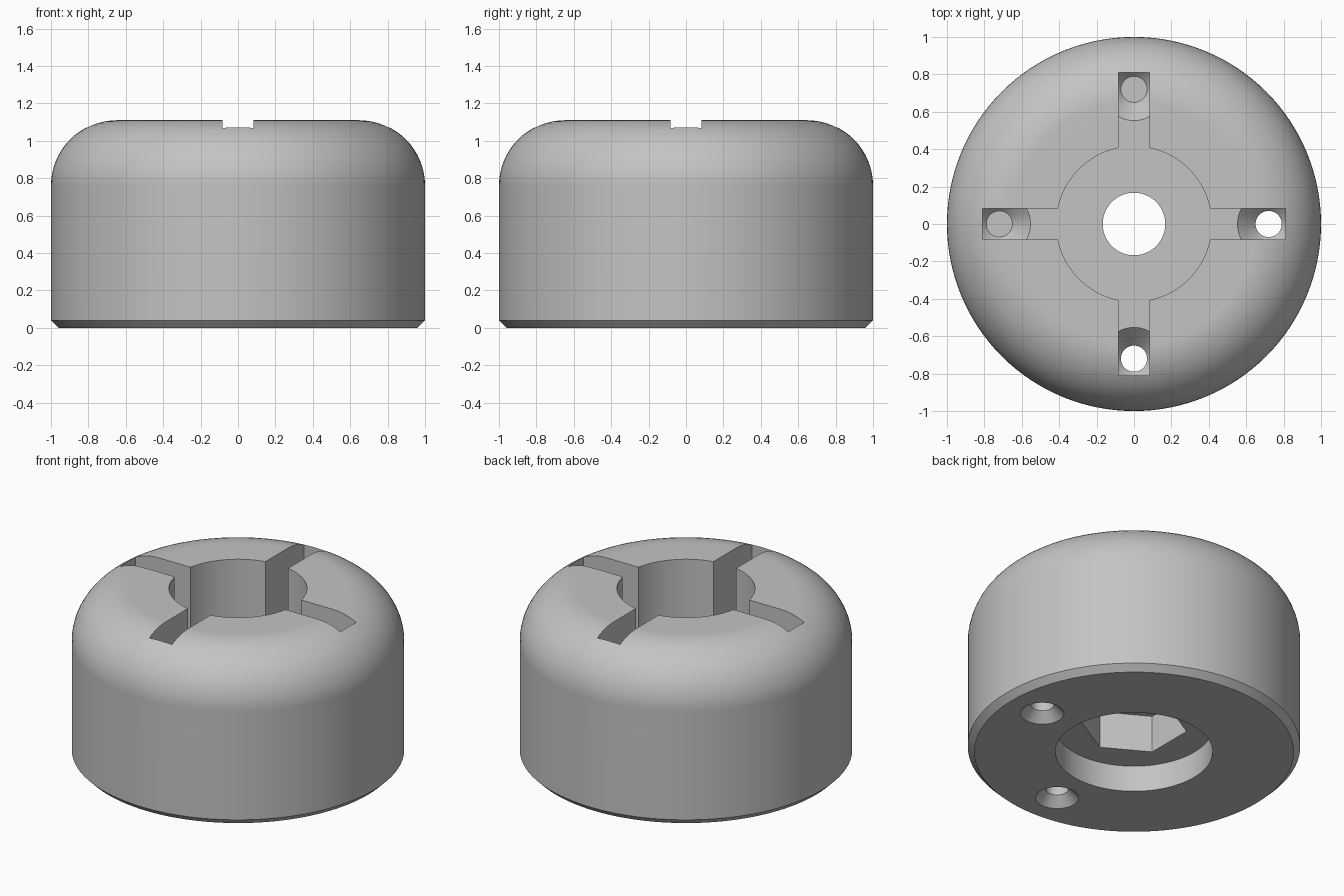
import bpy, bmesh, math
from mathutils import Matrix, Vector

cube = bpy.data.objects.get("Cube")
if cube:
    bpy.data.objects.remove(cube, do_unlink=True)

FLOOR = 0.56     # height of the upper recess floor
HOLE_R = 0.07    # screw hole radius
HOLE_X = 0.72    # screw hole distance from the axis

grey = bpy.data.materials.new("Plain grey")
grey.use_nodes = True
COLOUR = (0.55, 0.55, 0.55, 1)
grey.diffuse_color = COLOUR
grey.node_tree.nodes["Principled BSDF"].inputs["Base Color"].default_value = COLOUR


def make_object(name, bm):
    bmesh.ops.recalc_face_normals(bm, faces=bm.faces)
    mesh = bpy.data.meshes.new(name)
    bm.to_mesh(mesh)
    bm.free()
    mesh.materials.append(grey)
    obj = bpy.data.objects.new(name, mesh)
    bpy.context.collection.objects.link(obj)
    return obj


def lathe(name, profile, segments, offset=0.0, turn=0.0):
    """Spin a closed (radius, z) profile around z, then move it out and turn it."""
    bm = bmesh.new()
    verts = [bm.verts.new((r, 0, z)) for r, z in profile]
    edges = [bm.edges.new((v, verts[(i + 1) % len(verts)])) for i, v in enumerate(verts)]
    bmesh.ops.spin(bm, geom=verts + edges, cent=(0, 0, 0), axis=(0, 0, 1),
                   angle=math.tau, steps=segments, use_merge=True)
    bmesh.ops.remove_doubles(bm, verts=bm.verts, dist=1e-5)
    bmesh.ops.dissolve_degenerate(bm, edges=bm.edges, dist=1e-5)
    place = Matrix.Rotation(turn, 4, "Z") @ Matrix.Translation((offset, 0, 0))
    bm.transform(place)
    return make_object(name, bm)


def box(name, low, high, turn):
    bm = bmesh.new()
    low, high = Vector(low), Vector(high)
    bmesh.ops.create_cube(bm, size=1)
    size = Matrix.Diagonal((*(high - low), 1))
    bm.transform(Matrix.Rotation(turn, 4, "Z") @ Matrix.Translation((low + high) / 2) @ size)
    return make_object(name, bm)


def boolean(target, tool, operation):
    mod = target.modifiers.new("Cut", "BOOLEAN")
    mod.operation = operation
    mod.solver = "EXACT"
    mod.object = tool
    bpy.context.view_layer.objects.active = target
    bpy.ops.object.modifier_apply(modifier=mod.name)
    bpy.data.objects.remove(tool, do_unlink=True)


# Body: chamfered foot, rounded shoulder, upper recess, centre hole, lower recess
ROUND = 0.35
shoulder = [(1 - ROUND + ROUND * math.cos(a), 1.11 - ROUND + ROUND * math.sin(a))
            for a in (math.pi / 2 * i / 16 for i in range(17))]
body = lathe("round_body",
             [(0.473, 0), (0.96, 0), (1, 0.04)] + shoulder +
             [(0.415, 1.11), (0.415, FLOOR), (0.167, FLOOR), (0.167, 0.174), (0.473, 0.174)],
             128)

# Hexagonal nut pocket, corners on the y axis
boolean(body, lathe("hex_cutter", [(0, 0.1), (0.32, 0.1), (0.32, 0.42), (0, 0.42)],
                    6, turn=math.pi / 2), "DIFFERENCE")

# Four radial slots, each with a countersunk through hole
for i in range(4):
    turn = i * math.pi / 2
    slot = box("slot_cutter", (0.2, -0.083, FLOOR - 0.2), (0.81, 0.083, 1.3), turn)
    limit = lathe("slot_limit",
                  [(0, FLOOR - 0.1), (HOLE_R, FLOOR - 0.1), (0.167, FLOOR),
                   (1, FLOOR), (1, 1.4), (0, 1.4)], 48, HOLE_X, turn)
    boolean(slot, limit, "INTERSECT")
    boolean(body, slot, "DIFFERENCE")
    hole = lathe("hole_cutter",
                 [(0, -0.05), (0.18, -0.05), (HOLE_R, 0.06), (HOLE_R, FLOOR + 0.1),
                  (0, FLOOR + 0.1)], 48, HOLE_X, turn)
    boolean(body, hole, "DIFFERENCE")

# Smooth the curved faces, keep machined edges crisp
bpy.ops.object.select_all(action="DESELECT")
body.select_set(True)
bpy.context.view_layer.objects.active = body
bpy.ops.object.shade_smooth_by_angle(angle=math.radians(30))
weighted = body.modifiers.new("Weighted normals", "WEIGHTED_NORMAL")
weighted.keep_sharp = True
